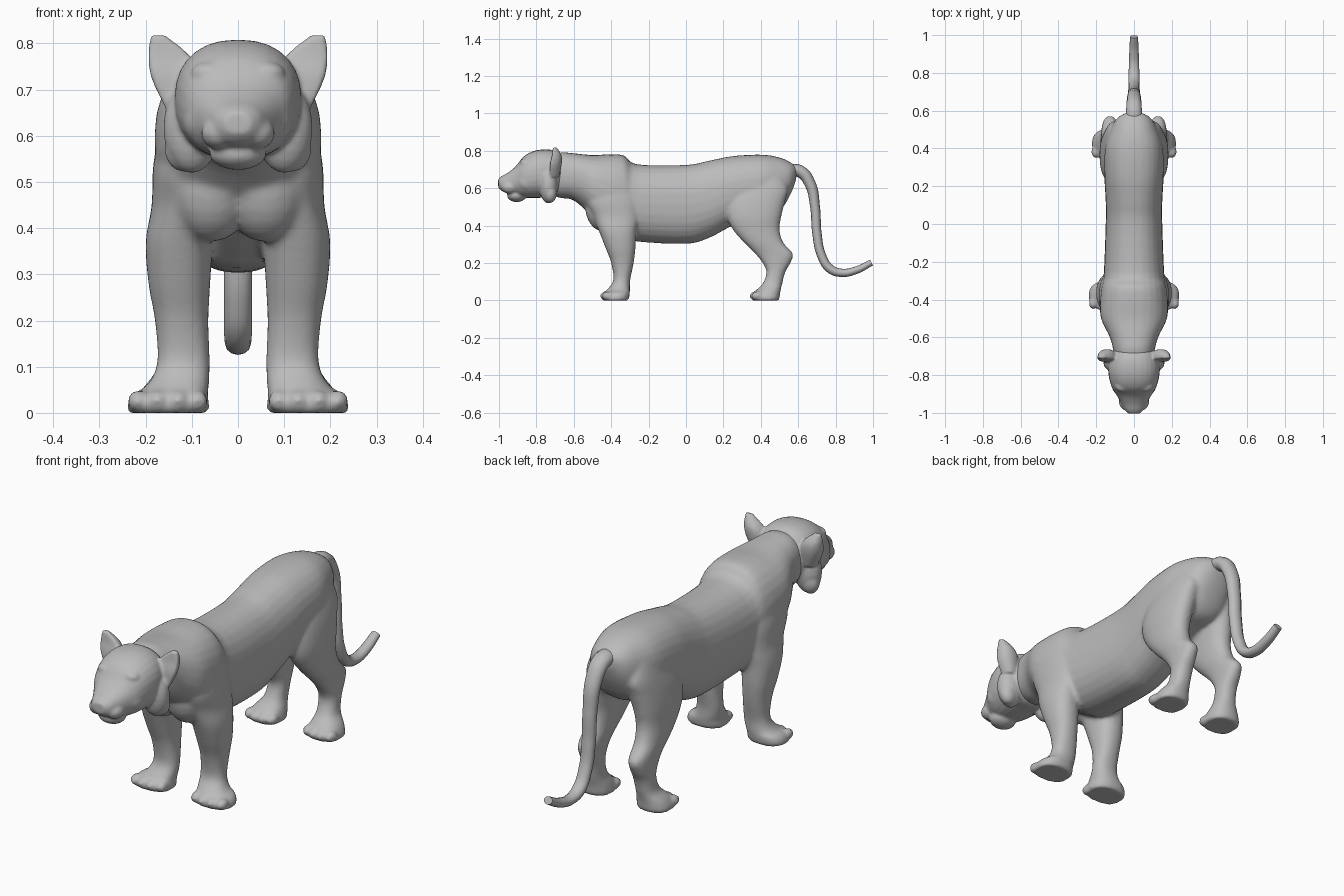
import bpy, bmesh
from math import cos, sin, pi, copysign
from mathutils import Vector, Matrix

default = bpy.data.objects.get("Cube")
if default:
    bpy.data.objects.remove(default)

grey = bpy.data.materials.new("plain grey")
grey.use_nodes = True
colour = (0.5, 0.5, 0.5, 1)
grey.diffuse_color = colour
grey.node_tree.nodes["Principled BSDF"].inputs["Base Color"].default_value = colour

SIDES, STEPS = 28, 4


def smooth_rows(rows):
    """Catmull-Rom interpolation between the given stations."""
    pts = [Vector(r) for r in rows]
    out = []
    for i in range(len(pts) - 1):
        a, b, c, d = (pts[max(i - 1, 0)], pts[i], pts[i + 1],
                      pts[min(i + 2, len(pts) - 1)])
        for k in range(STEPS):
            t = k / STEPS
            out.append(b + (c - a) * (t / 2)
                       + (a * 2 - b * 5 + c * 4 - d) * (t * t / 2)
                       + (b * 3 - a - c * 3 + d) * (t ** 3 / 2))
    return out + [pts[-1]]


def loft(bm, rows, upright=False, side=1, front=1):
    """Rows: position along axis, low edge, high edge, half width, centre x."""
    rings = []
    for t, lo, hi, w, cx in smooth_rows(rows):
        ring = []
        for i in range(SIDES):
            a = 2 * pi * i / SIDES
            u, v = (copysign(abs(f) ** 0.87, f) for f in (cos(a), sin(a)))
            v *= front if v < 0 else 1
            x, other = side * (cx + w * u), (lo + hi) / 2 + (hi - lo) / 2 * v
            ring.append(bm.verts.new((x, other, t) if upright else (x, t, other)))
        rings.append(ring)
    for r, s in zip(rings, rings[1:]):
        for i in range(SIDES):
            j = (i + 1) % SIDES
            bm.faces.new((r[i], r[j], s[j], s[i]))
    bm.faces.new(rings[0])
    bm.faces.new(rings[-1])


def blob(bm, loc, size):
    """Ellipsoid, doubled across the middle when it sits off centre."""
    for side in ((1, -1) if loc[0] else (1,)):
        place = Matrix.Translation((side * loc[0], loc[1], loc[2]))
        bmesh.ops.create_uvsphere(bm, u_segments=20, v_segments=12, radius=1,
                                  matrix=place @ Matrix.Diagonal((*size, 1)))


def finish(bm, name, voxel, rounds):
    """Fuse the overlapping volumes into one soft skin."""
    bmesh.ops.recalc_face_normals(bm, faces=bm.faces)
    mesh = bpy.data.meshes.new(name)
    bm.to_mesh(mesh)
    bm.free()
    mesh.materials.append(grey)
    obj = bpy.data.objects.new(name, mesh)
    bpy.context.collection.objects.link(obj)
    fuse = obj.modifiers.new("fuse", "REMESH")
    fuse.mode = "VOXEL"
    fuse.voxel_size = voxel
    fuse.use_smooth_shade = True
    soften = obj.modifiers.new("soften", "SMOOTH")
    soften.factor = 0.5
    soften.iterations = rounds


# Torso and neck
body = bmesh.new()
torso = [(-.8, .59, .75, .08), (-.68, .55, .79, .107), (-.6, .535, .787, .128),
         (-.5, .45, .778, .175), (-.4, .38, .782, .18), (-.33, .34, .775, .172),
         (-.26, .315, .728, .16), (0, .303, .725, .15), (.12, .333, .747, .15),
         (.25, .4, .772, .157), (.4, .45, .78, .155), (.5, .48, .765, .125),
         (.56, .57, .738, .09), (.59, .65, .715, .04)]
loft(body, [(*r, 0) for r in torso])
blob(body, (.058, -.445, .505), (.1, .095, .135))      # chest

# Legs
front_leg = [(.68, -.46, -.33, .05, .1), (.55, -.53, -.26, .07, .112),
             (.45, -.495, -.25, .071, .116), (.37, -.465, -.265, .073, .127),
             (.28, -.43, -.27, .067, .127), (.2, -.4, -.28, .058, .122),
             (.11, -.388, -.298, .057, .118), (.06, -.42, -.3, .067, .13),
             (.04, -.44, -.3, .082, .147), (.01, -.45, -.305, .09, .152),
             (0, -.445, -.31, .087, .152)]
hind_leg = [(.7, .3, .5, .04, .09), (.6, .25, .545, .06, .097),
            (.53, .22, .53, .068, .105), (.45, .22, .51, .067, .115),
            (.38, .25, .5, .06, .12), (.31, .31, .52, .053, .125),
            (.25, .37, .572, .046, .127), (.2, .41, .558, .044, .128),
            (.15, .43, .53, .044, .128), (.09, .41, .515, .047, .132),
            (.05, .37, .505, .067, .142), (.01, .35, .5, .078, .147),
            (0, .355, .495, .074, .147)]
for leg in (front_leg, hind_leg):
    for side in (1, -1):
        loft(body, leg, upright=True, side=side)
    # Toes
    _, toe_y, _, spread, centre = leg[-2]
    for k in (-.72, -.25, .25, .72):
        blob(body, (centre + k * spread, toe_y + .02 + .02 * k * k, .025),
             (.023, .032, .024))
finish(body, "body_and_legs", 0.009, 6)

# Skull and muzzle
head = bmesh.new()
skull = [(-.65, .6, .76, .09), (-.7, .555, .8, .125), (-.76, .55, .808, .137),
         (-.82, .548, .797, .131), (-.87, .55, .768, .115),
         (-.91, .562, .718, .09), (-.95, .572, .685, .068),
         (-.985, .585, .665, .05), (-1.004, .605, .65, .028)]
loft(head, [(*r, 0) for r in skull])
blob(head, (0, -.905, .562), (.062, .052, .036))       # chin
blob(head, (0, -.976, .643), (.034, .025, .021))       # nose
blob(head, (.04, -.94, .606), (.04, .047, .036))       # muzzle pads
blob(head, (.06, -.855, .735), (.042, .034, .026))     # brows
blob(head, (.075, -.845, .635), (.045, .06, .055))     # cheeks
blob(head, (.1, -.735, .617), (.062, .05, .098))       # cheek ruff
blob(head, (.118, -.725, .575), (.042, .035, .053))    # ruff lower corner

# Cupped ears
ear = [(.66, -.77, -.68, .035, .122), (.725, -.78, -.665, .052, .136),
       (.775, -.76, -.665, .044, .15), (.818, -.73, -.69, .016, .174)]
for side in (1, -1):
    loft(head, ear, upright=True, side=side, front=0.1)
finish(head, "head", 0.006, 6)

# Tail: tapered tube along a path, a little wider than deep
curve = bpy.data.curves.new("tail_path", "CURVE")
curve.dimensions = "3D"
curve.bevel_depth = 1
curve.bevel_resolution = 4
curve.use_fill_caps = True
path = [(.54, .695, .036), (.61, .69, .033), (.663, .625, .03), (.69, .5, .026),
        (.7, .36, .025), (.725, .24, .024), (.77, .17, .024), (.83, .148, .022),
        (.91, .162, .02), (.992, .203, .017)]
spline = curve.splines.new("BEZIER")
spline.bezier_points.add(len(path) - 1)
for p, (y, z, r) in zip(spline.bezier_points, path):
    p.co = (0, y, z)
    p.radius = r
    p.handle_left_type = p.handle_right_type = "AUTO"
guide = bpy.data.objects.new("tail_guide", curve)
bpy.context.collection.objects.link(guide)
bpy.context.view_layer.update()
graph = bpy.context.evaluated_depsgraph_get()
tail_mesh = bpy.data.meshes.new_from_object(guide.evaluated_get(graph))
bpy.data.objects.remove(guide)
tail_mesh.transform(Matrix.Diagonal((1.25, 1, 1, 1)))
tail_mesh.materials.clear()
tail_mesh.materials.append(grey)
tail_mesh.polygons.foreach_set("use_smooth", [True] * len(tail_mesh.polygons))
bpy.context.collection.objects.link(bpy.data.objects.new("tail", tail_mesh))
